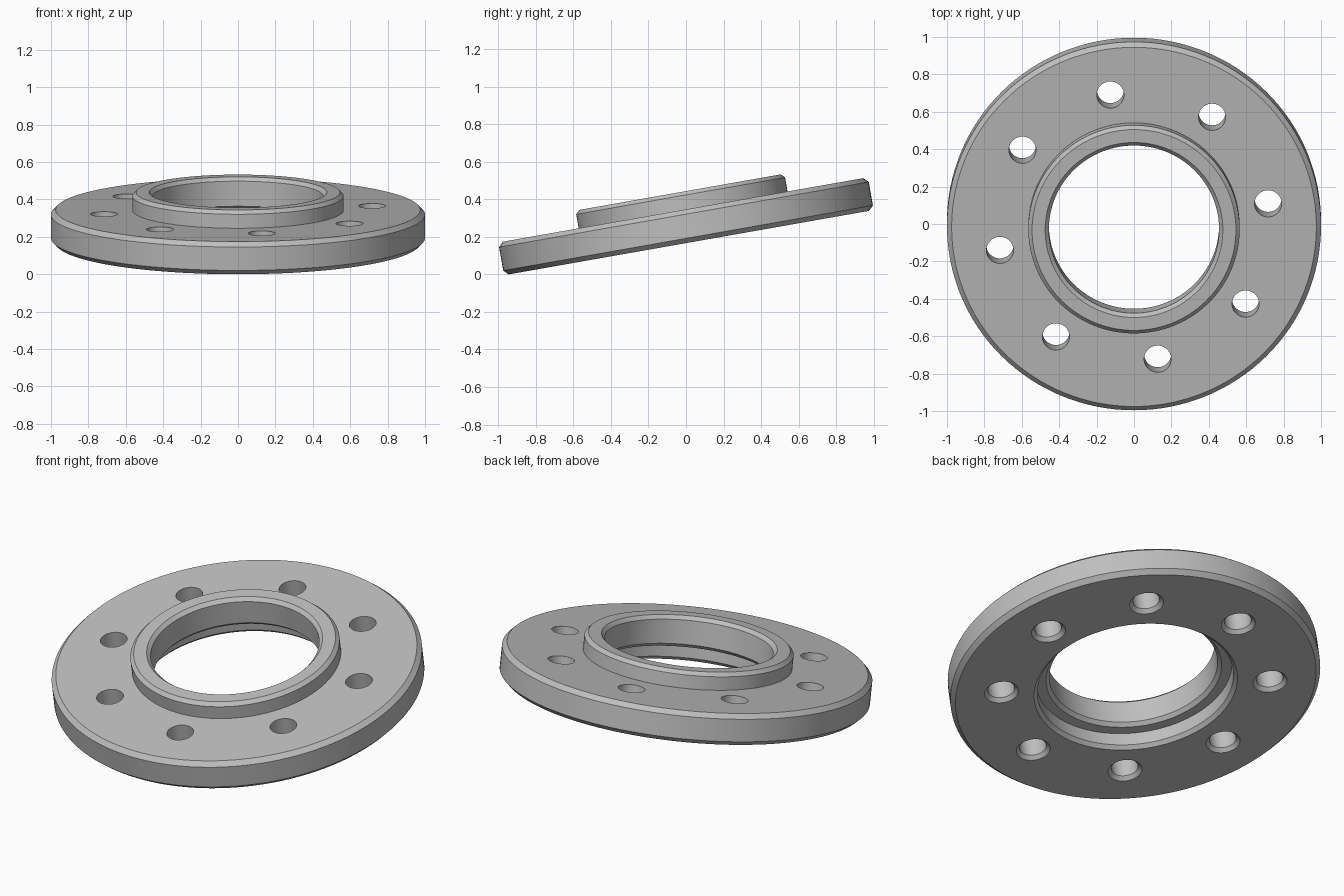
import bpy, bmesh
from math import radians, cos, sin, tau
from mathutils import Matrix, Vector

cube = bpy.data.objects.get("Cube")
if cube:
    bpy.data.objects.remove(cube, do_unlink=True)

TILT = radians(10)
HALF = 0.0885          # half the disc thickness
HUB_TOP = 0.1845
RECESS = HALF - 0.08   # height of the recess floor below the mid-plane
C = 0.02               # small chamfer
RIM_C = 0.025          # rim chamfer
HOLES, HOLE_CIRCLE, HOLE_R = 8, 0.728, 0.0725

steel = bpy.data.materials.new("grey_steel")
steel.use_nodes = True
grey = (0.52, 0.52, 0.52, 1)
steel.diffuse_color = grey
steel.node_tree.nodes["Principled BSDF"].inputs["Base Color"].default_value = grey


def lathe(bm, profile, steps, closed, centre=(0, 0, 0)):
    """Spin an (r, z) profile around a vertical axis through centre."""
    c = Vector(centre)
    verts = [bm.verts.new(c + Vector((r, 0, z))) for r, z in profile]
    edges = [bm.edges.new(pair) for pair in zip(verts, verts[1:])]
    if closed:
        edges.append(bm.edges.new((verts[-1], verts[0])))
    bmesh.ops.spin(bm, geom=verts + edges, cent=c, axis=(0, 0, 1),
                   angle=tau, steps=steps, use_merge=False)


def make_object(name, bm):
    bmesh.ops.remove_doubles(bm, verts=bm.verts, dist=1e-5)
    bmesh.ops.recalc_face_normals(bm, faces=bm.faces)
    mesh = bpy.data.meshes.new(name)
    bm.to_mesh(mesh)
    bm.free()
    mesh.materials.append(steel)
    obj = bpy.data.objects.new(name, mesh)
    bpy.context.collection.objects.link(obj)
    return obj


# Flange body: disc, raised hub, bore and underside recess
bm = bmesh.new()
lathe(bm, [
    (1 - RIM_C, -HALF), (1, -HALF + RIM_C), (1, HALF - RIM_C), (1 - RIM_C, HALF),
    (0.565, HALF), (0.565, HUB_TOP - C), (0.565 - C, HUB_TOP),
    (0.475, HUB_TOP), (0.455, HUB_TOP - C),
    (0.455, RECESS + C), (0.475, RECESS),
    (0.53, RECESS), (0.53, -HALF + C), (0.55, -HALF),
], 128, True)
flange = make_object("flange", bm)

# Bolt holes, countersunk from below
bm = bmesh.new()
for i in range(HOLES):
    a = radians(10) + tau * i / HOLES
    lathe(bm, [
        (0, -HALF - C), (HOLE_R + 2 * C, -HALF - C), (HOLE_R, -HALF + C),
        (HOLE_R, HALF + C), (0, HALF + C),
    ], 40, False, (HOLE_CIRCLE * cos(a), HOLE_CIRCLE * sin(a), 0))
cutter = make_object("hole_cutter", bm)
cutter.hide_render = True

cut = flange.modifiers.new("bolt_holes", 'BOOLEAN')
cut.operation = 'DIFFERENCE'
cut.solver = 'EXACT'
cut.object = cutter

bpy.ops.object.select_all(action='DESELECT')
flange.select_set(True)
bpy.context.view_layer.objects.active = flange
bpy.ops.object.modifier_apply(modifier=cut.name)
bpy.data.objects.remove(cutter, do_unlink=True)

# Tilt the part and rest its low edge on the ground
flange.data.transform(Matrix.Rotation(TILT, 4, 'X'))
low = min(v.co.z for v in flange.data.vertices)
flange.data.transform(Matrix.Translation((0, 0, -low)))
bpy.ops.object.shade_smooth_by_angle(angle=radians(30))
